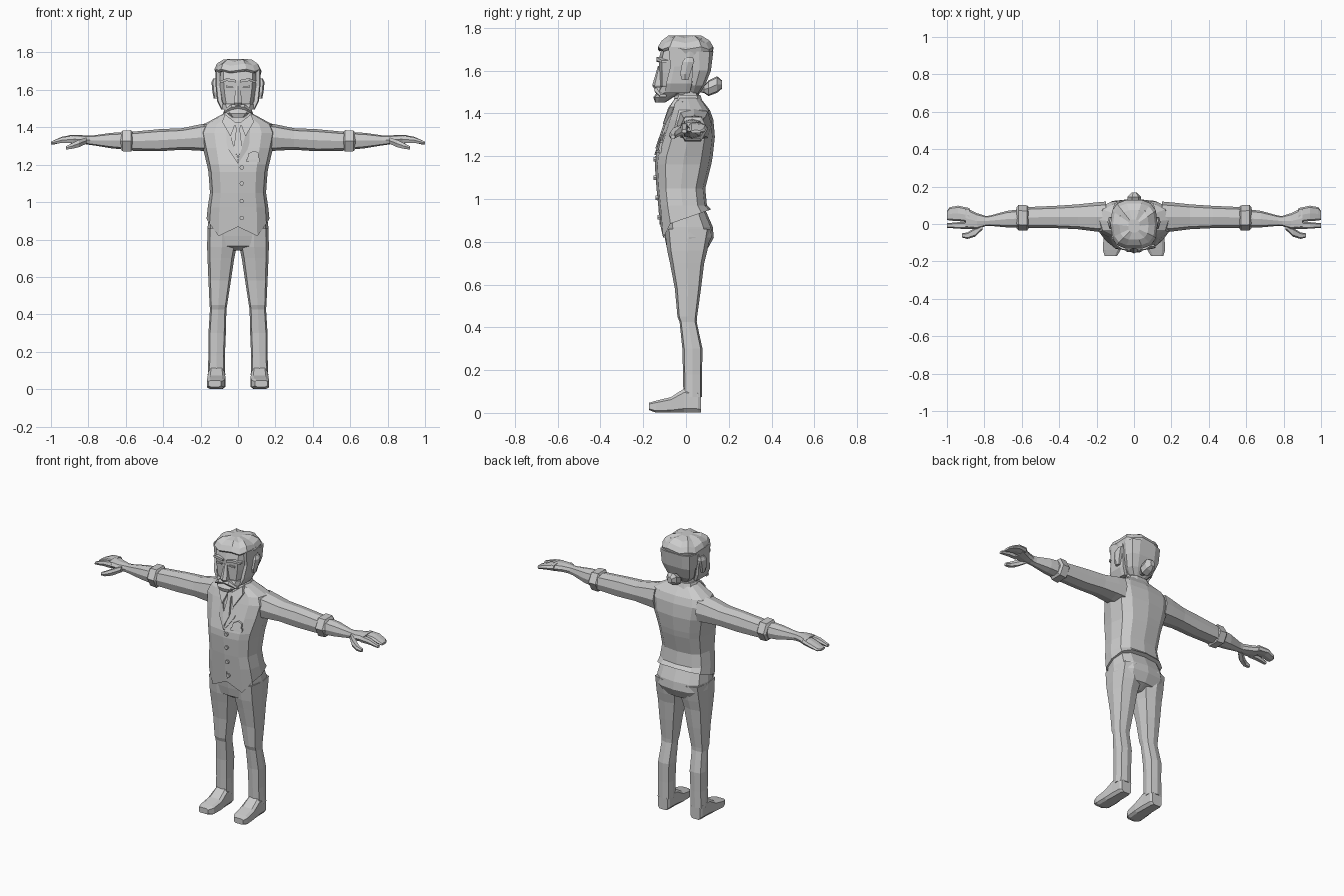
import bpy, bmesh, math
from mathutils import Vector
from mathutils.bvhtree import BVHTree

grey = bpy.data.materials.new("plain_grey")
grey.diffuse_color = (0.6, 0.6, 0.6, 1)


def finish(name, bm, mirror=False):
    bmesh.ops.recalc_face_normals(bm, faces=bm.faces)
    me = bpy.data.meshes.new(name)
    bm.to_mesh(me)
    me.materials.append(grey)
    ob = bpy.data.objects.new(name, me)
    bpy.context.collection.objects.link(ob)
    if mirror:
        ob.modifiers.new("mirror", 'MIRROR').use_mirror_merge = False
    return ob


def ring(axis, t, a0, a1, b0, b1, n=8, p=0.7, turn=0.0):
    """Rounded-box section at t on an axis, spanning a0..a1 and b0..b1."""
    pts = []
    for i in range(n):
        w = 2 * math.pi * (i + turn) / n
        c, s = math.cos(w), math.sin(w)
        a = (a0 + a1) / 2 + (a1 - a0) / 2 * math.copysign(abs(c) ** p, c)
        b = (b0 + b1) / 2 + (b1 - b0) / 2 * math.copysign(abs(s) ** p, s)
        pts.append({'x': (t, a, b), 'y': (a, t, b), 'z': (a, b, t)}[axis])
    return pts


def skin(rings):
    bm = bmesh.new()
    rows = [[bm.verts.new(q) for q in r] for r in rings]
    n = len(rows[0])
    for r, s in zip(rows, rows[1:]):
        for i in range(n):
            bm.faces.new((r[i], r[(i + 1) % n], s[(i + 1) % n], s[i]))
    bm.faces.new(rows[0])
    bm.faces.new(rows[-1])
    return bm


def loft(name, axis, secs, mirror=False, **kw):
    return finish(name, skin([ring(axis, *s, **kw) for s in secs]), mirror)


def zsec(z, hw, y0, y1):
    return (z, -hw, hw, y0, y1)


# Waistcoat, with a tilted and pointed hem
vest = [ring('z', *zsec(*s), n=12) for s in (
    (0.91, .168, -.118, .118), (0.97, .162, -.13, .098), (1.05, .15, -.138, .09),
    (1.16, .158, -.146, .118), (1.20, .166, -.142, .125), (1.29, .188, -.112, .135),
    (1.37, .205, -.085, .128), (1.415, .185, -.068, .112), (1.475, .075, -.05, .065))]
hem = []
for x, y, z in vest[0]:
    drop = .055 if y < 0 and .07 < abs(x) < .13 else 0
    hem.append((x, y, z + .35 * y - drop))
vest[0] = hem
bm = skin(vest)
bm.normal_update()
front = BVHTree.FromBMesh(bm)
finish("waistcoat", bm)


def plate(name, pts, thick=.012, mirror=False):
    """Flat panel laid onto the front of the waistcoat from x, z outline."""
    outer, inner = [], []
    for x, z in pts:
        hit = front.ray_cast(Vector((x, -1, z)), Vector((0, 1, 0)))[0]
        y = hit.y if hit else -.05
        outer.append((x, y - thick, z))
        inner.append((x, y + .01, z))
    finish(name, skin([inner, outer]), mirror)


# Shirt front details
plate("lapel", [(.105, 1.455), (.065, 1.465), (.035, 1.34), (.0, 1.225), (.0, 1.205), (.05, 1.28)], .008, True)
plate("collar", [(.07, 1.47), (.012, 1.425), (.04, 1.35), (.085, 1.43)], .02, True)
plate("tie", [(-.018, 1.425), (.018, 1.425), (.01, 1.39), (.022, 1.29), (0, 1.235), (-.022, 1.29), (-.01, 1.39)], .014)
plate("pocket", [(.045, 1.215), (.115, 1.215), (.115, 1.235), (.045, 1.23)], .01)
plate("handkerchief", [(.05, 1.225), (.11, 1.23), (.11, 1.265), (.085, 1.275), (.055, 1.26)], .012)
plate("front_edge", [(.0, 1.2), (.008, 1.2), (.008, .89), (.0, .88)], .004)
for z in (1.185, 1.10, 1.005, .915):
    y = front.ray_cast(Vector((.02, -1, z)), Vector((0, 1, 0)))[0].y
    loft("button", 'y', [(y + .01, .008, .032, z - .012, z + .012),
                         (y - .012, .008, .032, z - .012, z + .012)], p=1, n=6)

# Trousers
loft("trouser_seat", 'z', [zsec(*s) for s in (
    (.95, .152, -.105, .09), (.87, .162, -.107, .125), (.82, .164, -.1, .13),
    (.765, .15, -.088, .10), (.74, .06, -.05, .05))], n=12)
loft("trouser_leg", 'z', [
    (.86, .01, .163, -.1, .12), (.76, .008, .165, -.088, .1), (.70, .02, .163, -.075, .085),
    (.58, .038, .158, -.052, .07), (.45, .058, .152, -.04, .052), (.425, .062, .15, -.03, .05),
    (.30, .065, .158, -.017, .077), (.18, .07, .158, -.014, .075), (.075, .068, .162, -.012, .075)],
    True, p=.6)

# Shoes
loft("shoe", 'y', [
    (.07, .08, .15, 0, .085), (.055, .072, .158, 0, .11), (-.01, .07, .16, 0, .115),
    (-.07, .065, .165, 0, .075), (-.14, .07, .168, 0, .058), (-.172, .09, .158, .012, .048)],
    True, p=.45, turn=.5)

# Arms
loft("sleeve", 'x', [
    (.15, -.045, .12, 1.27, 1.425), (.205, -.04, .115, 1.275, 1.415), (.30, -.028, .105, 1.28, 1.395),
    (.42, -.022, .097, 1.272, 1.39), (.58, -.02, .09, 1.275, 1.375)], True)
loft("rolled_cuff", 'x', [
    (.565, -.025, .092, 1.275, 1.38), (.572, -.036, .1, 1.262, 1.392),
    (.618, -.034, .102, 1.265, 1.39), (.628, -.022, .088, 1.28, 1.372)], True, n=6, p=.85)
loft("forearm", 'x', [
    (.60, -.02, .08, 1.28, 1.375), (.68, -.018, .07, 1.288, 1.37),
    (.77, -.01, .045, 1.303, 1.357), (.80, -.01, .042, 1.307, 1.355)], True)

# Hands with fanned fingers, a separate index finger and thumb
loft("palm", 'x', [
    (.79, -.01, .042, 1.307, 1.355), (.84, -.028, .058, 1.312, 1.358),
    (.90, -.026, .088, 1.315, 1.36)], True)
loft("fingers", 'x', [
    (.88, .008, .085, 1.32, 1.36), (.94, .016, .098, 1.318, 1.35),
    (.985, .018, .09, 1.308, 1.33), (1.0, .022, .07, 1.308, 1.322)], True)
loft("index_finger", 'x', [
    (.88, -.027, .012, 1.315, 1.357), (.94, -.025, .01, 1.315, 1.348),
    (1.0, -.02, .004, 1.308, 1.325)], True, n=6)
loft("thumb", 'x', [
    (.81, -.03, .012, 1.31, 1.348), (.85, -.068, -.02, 1.292, 1.335),
    (.89, -.08, -.045, 1.283, 1.315), (.92, -.072, -.05, 1.28, 1.3)], True, n=6)

# Neck and head
loft("neck", 'z', [zsec(1.43, .078, -.055, .085), zsec(1.49, .066, -.05, .06), zsec(1.56, .062, -.06, .05)])
loft("neck_band", 'z', [zsec(1.44, .095, -.062, .085), zsec(1.485, .076, -.055, .07)], n=10)
loft("head", 'z', [zsec(*s) for s in (
    (1.485, .06, -.11, .02), (1.53, .088, -.123, .07), (1.59, .1, -.125, .10),
    (1.65, .106, -.128, .115), (1.70, .105, -.115, .115), (1.75, .08, -.08, .08))], n=10, p=.6, turn=.5)

# Face: brows, eyes, nose, moustache and beard
loft("brow", 'x', [(.012, -.142, -.1, 1.638, 1.655), (.06, -.142, -.1, 1.645, 1.665),
                   (.095, -.118, -.08, 1.635, 1.65)], True, n=4, turn=.5)
loft("eye", 'x', [(.025, -.131, -.12, 1.612, 1.622), (.065, -.13, -.12, 1.61, 1.624)], True, n=4, turn=.5)
loft("nose", 'z', [zsec(1.515, .018, -.148, -.1), zsec(1.53, .025, -.158, -.1),
                   zsec(1.62, .012, -.132, -.1)], n=6, turn=.5)
loft("moustache", 'x', [(0, -.15, -.1, 1.50, 1.522), (.035, -.15, -.1, 1.492, 1.525),
                        (.075, -.125, -.09, 1.475, 1.49)], True, n=6)
loft("beard", 'z', [zsec(1.452, .035, -.145, -.095), zsec(1.475, .06, -.153, -.06),
                    zsec(1.50, .085, -.135, .0), zsec(1.525, .098, -.125, .03)], n=10, turn=.5)
loft("sideburn", 'z', [(1.495, .06, .09, -.10, .02), (1.54, .08, .112, -.095, .03),
                       (1.62, .09, .12, -.075, .035), (1.71, .09, .122, -.085, .04)], True, p=.5, turn=.5)
loft("ear", 'z', [(1.555, .1, .13, -.02, .012), (1.585, .1, .136, -.03, .022),
                  (1.64, .1, .142, -.02, .04), (1.662, .1, .132, -.005, .035)], True, n=6)

# Hair swept back over the crown, with uneven locks, and a small tied bun
cap = [ring('z', *zsec(*s), n=14) for s in (
    (1.675, .118, -.125, .122), (1.705, .126, -.134, .13), (1.735, .112, -.115, .112),
    (1.757, .078, -.085, .075), (1.765, .03, -.045, .025))]
for r, row in enumerate(cap[:4]):
    cap[r] = [(x, y, z + (.006 if i % 2 else -.006) + (.02 if r == 0 and y < -.06 else 0))
              for i, (x, y, z) in enumerate(row)]
finish("hair_crown", skin(cap))
loft("hair_back", 'z', [zsec(*s) for s in (
    (1.49, .05, .0, .062), (1.53, .088, .0, .09), (1.60, .112, .01, .118),
    (1.69, .118, -.01, .13))], n=10, p=.6)
loft("bun", 'y', [(.05, -.02, .02, 1.50, 1.53), (.085, -.02, .02, 1.495, 1.53), (.105, -.04, .04, 1.48, 1.555),
                  (.145, -.038, .038, 1.495, 1.575), (.168, -.015, .015, 1.515, 1.555)], n=7, p=.9)
